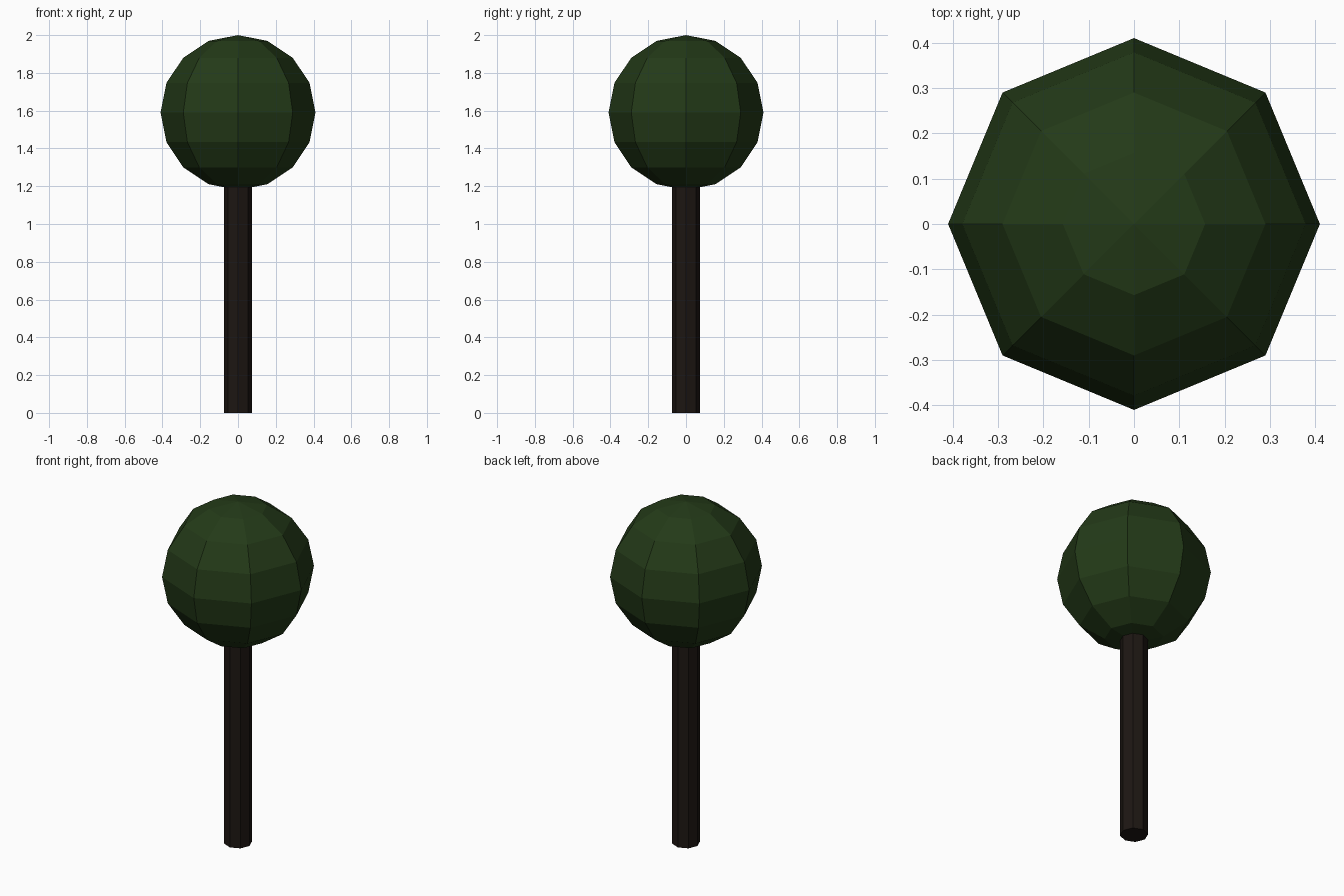
import bpy

if "Cube" in bpy.data.objects:
    bpy.data.objects.remove(bpy.data.objects["Cube"])


def finish(name, color):
    obj = bpy.context.object
    obj.name = name
    mat = bpy.data.materials.new(name + "_material")
    mat.diffuse_color = (*color, 1.0)
    mat.use_nodes = True
    mat.node_tree.nodes["Principled BSDF"].inputs["Base Color"].default_value = mat.diffuse_color
    obj.data.materials.append(mat)
    return obj


# Trunk: eight-sided post, its top just inside the crown
TRUNK_HEIGHT = 1.2
bpy.ops.mesh.primitive_cylinder_add(vertices=8, radius=0.075, depth=TRUNK_HEIGHT,
                                    location=(0, 0, TRUNK_HEIGHT / 2))
finish("trunk", (0.012, 0.008, 0.006))

# Crown: low-poly flat-faced ball
CROWN_RADIUS = 0.41
bpy.ops.mesh.primitive_uv_sphere_add(segments=8, ring_count=8, radius=CROWN_RADIUS,
                                     location=(0, 0, 2 - CROWN_RADIUS))
finish("crown", (0.017, 0.042, 0.009))
